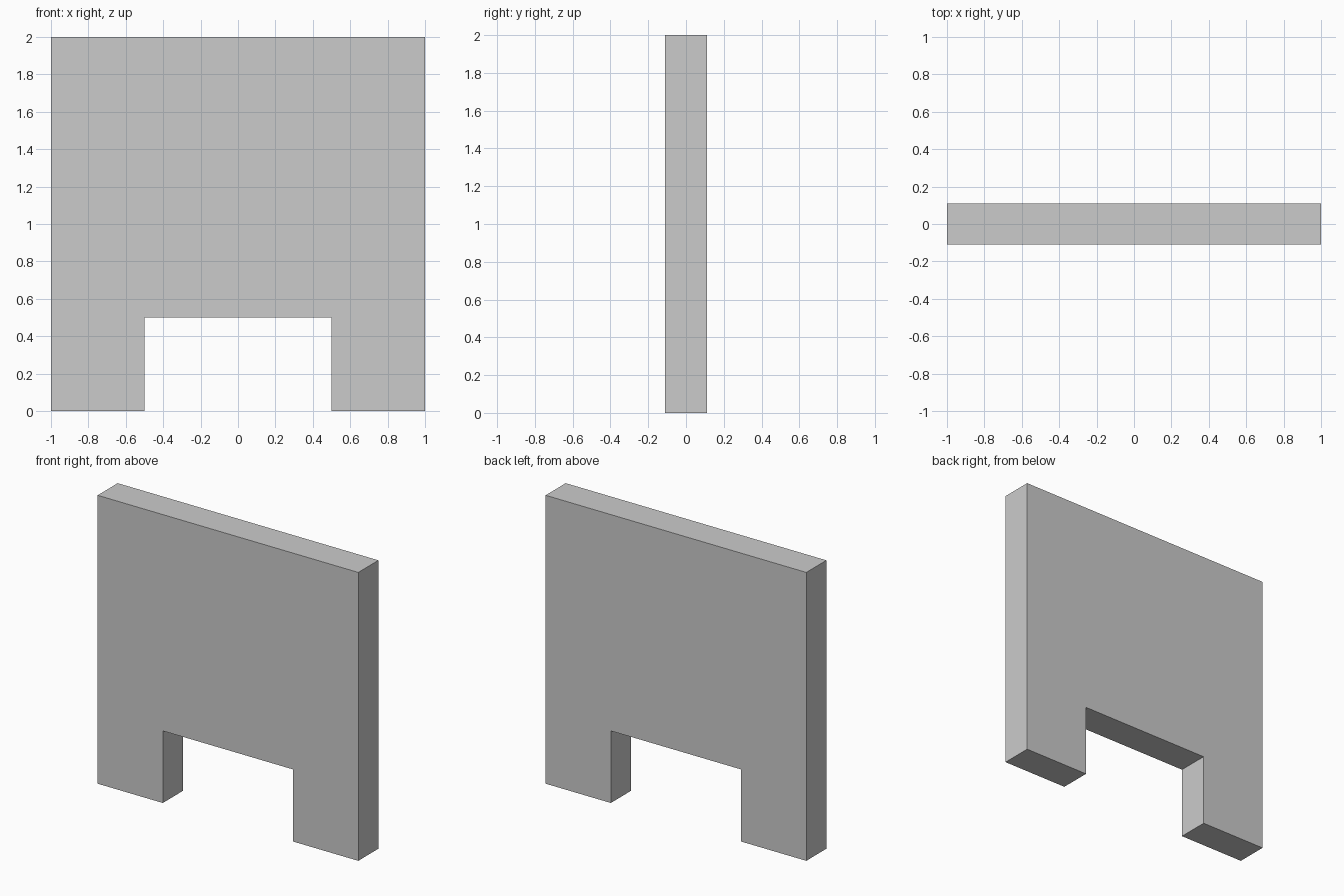
import bpy
import bmesh

if "Cube" in bpy.data.objects:
    bpy.data.objects.remove(bpy.data.objects["Cube"])

HALF_DEPTH = 0.11

# Right half of the front outline (x, z), mirrored to make the full arch
half = [(0.5, 0.5), (0.5, 0.0), (1.0, 0.0), (1.0, 2.0)]
outline = half + [(-x, z) for x, z in reversed(half)]

# Wall panel with a rectangular opening at the bottom
bm = bmesh.new()
face = bm.faces.new([bm.verts.new((x, -HALF_DEPTH, z)) for x, z in outline])
extruded = bmesh.ops.extrude_face_region(bm, geom=[face], use_keep_orig=True)
back = [v for v in extruded["geom"] if isinstance(v, bmesh.types.BMVert)]
bmesh.ops.translate(bm, verts=back, vec=(0, 2 * HALF_DEPTH, 0))
bmesh.ops.recalc_face_normals(bm, faces=bm.faces)

mesh = bpy.data.meshes.new("wall_panel")
bm.to_mesh(mesh)
bm.free()
panel = bpy.data.objects.new("wall_panel", mesh)
bpy.context.collection.objects.link(panel)
